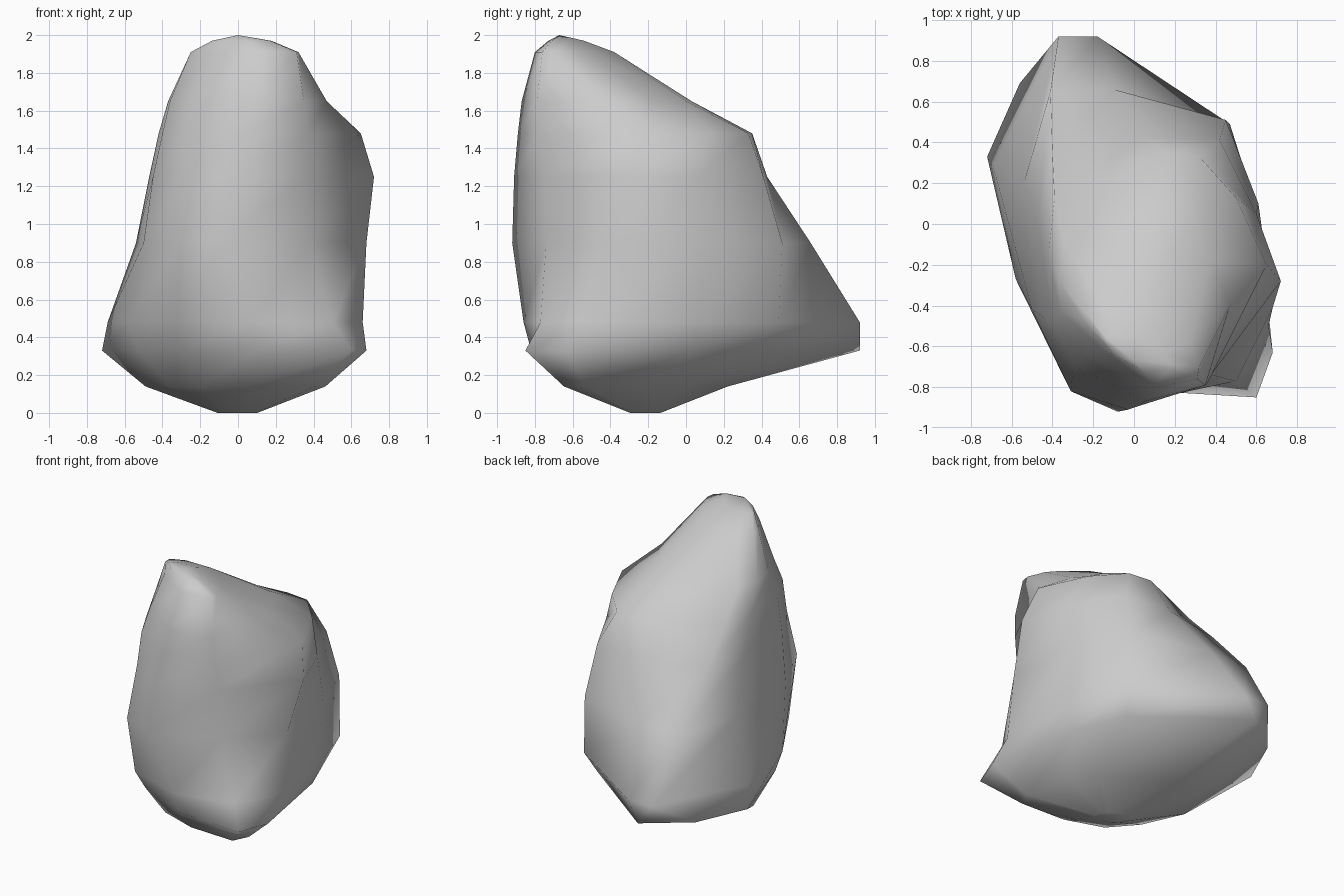
import bpy, bmesh

if "Cube" in bpy.data.objects:
    bpy.data.objects.remove(bpy.data.objects["Cube"])

# Horizontal sections of the boulder: height -> outline, starting at the front right foot, counter-clockwise
sections = {
    0.33: [(.60, -.85), (.68, -.63), (.56, .05), (.41, .42), (-.26, .92), (-.56, .69), (-.72, .33), (-.53, -.26), (-.30, -.63), (.1, -.82)],
    0.48: [(.50, -.77), (.66, -.50), (.61, .05), (.47, .49), (-.18, .92), (-.37, .92), (-.69, .28), (-.58, -.27), (-.31, -.73), (.08, -.86)],
    0.90: [(.38, -.74), (.68, -.41), (.61, .1), (.45, .51), (-.1, .66), (-.41, .65), (-.54, .2), (-.5, -.42), (-.31, -.82), (-.08, -.92)],
    1.25: [(.37, -.75), (.72, -.28), (.60, .05), (.42, .41), (.05, .43), (-.40, .34), (-.47, 0), (-.45, -.45), (-.3, -.72), (-.03, -.91)],
    1.48: [(.36, -.78), (.65, -.2), (.50, .13), (.32, .33), (.15, .35), (-.39, .12), (-.42, -.15), (-.40, -.47), (-.28, -.70), (.03, -.89)],
    1.65: [(.35, -.79), (.47, -.4), (.38, -.18), (.26, 0), (.13, .03), (-.34, -.10), (-.37, -.28), (-.36, -.43), (-.25, -.64), (.05, -.87)],
    1.91: [(.31, -.76), (.32, -.70), (.27, -.58), (.2, -.5), (.05, -.38), (-.15, -.38), (-.25, -.42), (-.25, -.47), (-.15, -.62), (.1, -.80)],
}


def shrink(outline, sx, sy, cy):
    return [(x * sx, cy + (y - cy) * sy) for x, y in outline]


# Rounded underside: the widest section shrunk twice
widest = sections[0.33]
rings = [(0.0, shrink(widest, .15, .09, -.24)), (0.14, shrink(widest, .68, .49, -.45))]
rings += list(sections.items())
# Small crown just below the peak
rings.append((1.97, shrink(sections[1.91], .55, .45, -.67)))

# Skin the sections and close both ends
bm = bmesh.new()
loops = [[bm.verts.new((x, y, z)) for x, y in ring] for z, ring in rings]
for low, high in zip(loops, loops[1:]):
    for i in range(len(low)):
        j = (i + 1) % len(low)
        bm.faces.new((low[i], low[j], high[j], high[i]))
bm.faces.new(loops[0][::-1])
peak = bm.verts.new((0, -.67, 2.0))
for i in range(len(loops[-1])):
    bm.faces.new((loops[-1][i], loops[-1][(i + 1) % len(loops[-1])], peak))
bmesh.ops.recalc_face_normals(bm, faces=bm.faces)
for f in bm.faces:
    f.smooth = True

mesh = bpy.data.meshes.new("boulder")
bm.to_mesh(mesh)
bm.free()
boulder = bpy.data.objects.new("boulder", mesh)
bpy.context.collection.objects.link(boulder)
